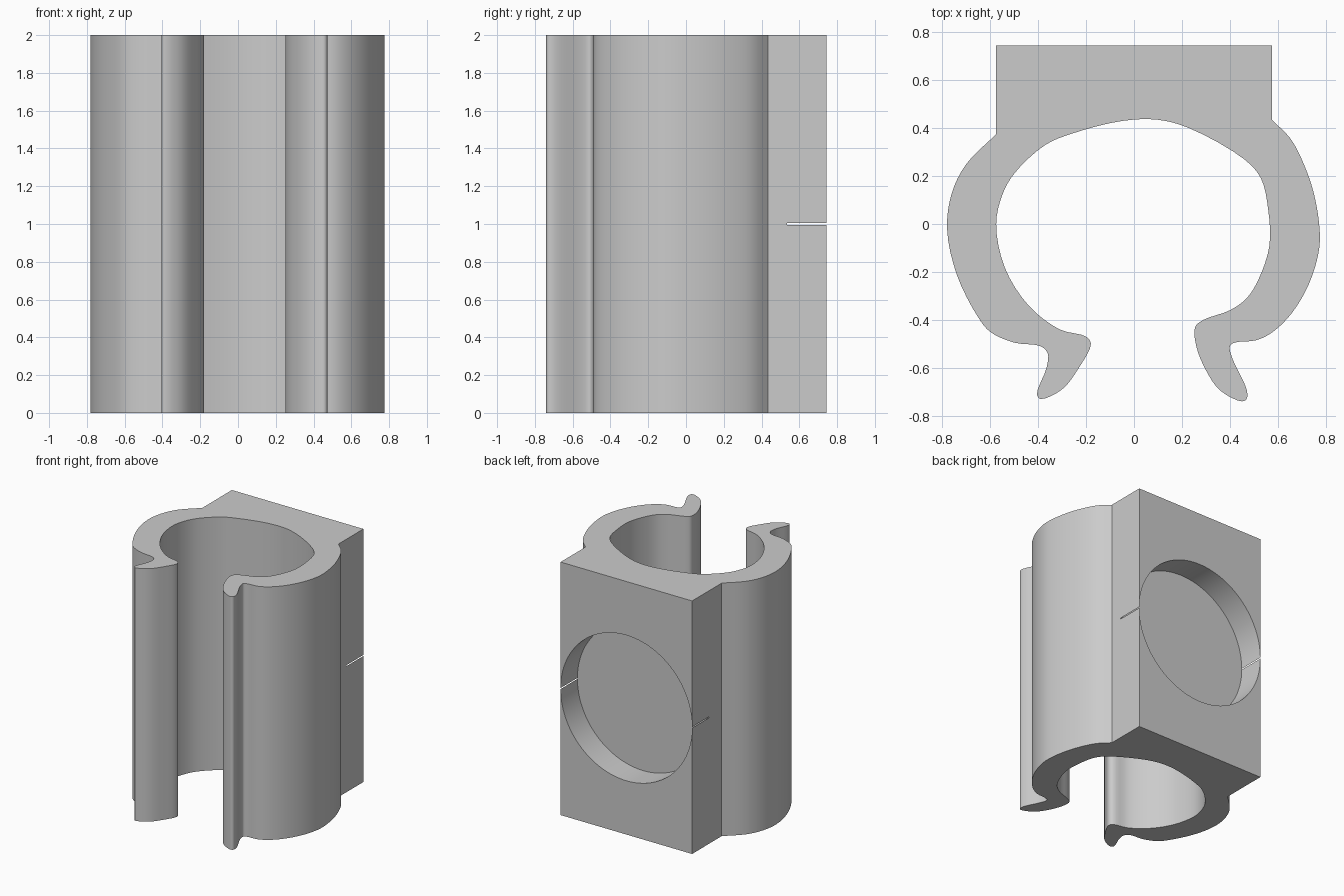
import bpy
import bmesh
from math import radians
from mathutils import Matrix, Vector

HEIGHT = 2.0
HALF_WIDTH = 0.575
BACK = 0.745
POCKET_FLOOR = 0.535
STEPS = 4

default_cube = bpy.data.objects.get("Cube")
if default_cube:
    bpy.data.objects.remove(default_cube, do_unlink=True)

# One plain grey for the whole part
grey = bpy.data.materials.new("plain grey")
grey.use_nodes = True
colour = (0.6, 0.6, 0.6, 1)
grey.diffuse_color = colour
grey.node_tree.nodes["Principled BSDF"].inputs["Base Color"].default_value = colour


def smooth_path(points):
    """Centripetal spline through the points, so tight tips do not loop."""
    first = points[0] * 2 - points[1]
    last = points[-1] * 2 - points[-2]
    padded = [first] + points + [last]
    path = []
    for i in range(len(points) - 1):
        a, b, c, d = padded[i:i + 4]
        ta = 0
        tb = ta + (b - a).length ** 0.5
        tc = tb + (c - b).length ** 0.5
        td = tc + (d - c).length ** 0.5
        for step in range(STEPS):
            t = tb + (tc - tb) * step / STEPS
            ab = a.lerp(b, (t - ta) / (tb - ta))
            bc = b.lerp(c, (t - tb) / (tc - tb))
            cd = c.lerp(d, (t - tc) / (td - tc))
            abc = ab.lerp(bc, (t - ta) / (tc - ta))
            bcd = bc.lerp(cd, (t - tb) / (td - tb))
            path.append(abc.lerp(bcd, (t - tb) / (tc - tb)))
    path.append(points[-1])
    return path


def new_object(name, bm):
    bmesh.ops.recalc_face_normals(bm, faces=bm.faces)
    mesh = bpy.data.meshes.new(name)
    bm.to_mesh(mesh)
    bm.free()
    mesh.materials.append(grey)
    obj = bpy.data.objects.new(name, mesh)
    bpy.context.collection.objects.link(obj)
    return obj


# Clip outline in hundredths: left arm, left lip, bore, right lip, right arm
left_arm = [(57.5, 43.5), (65, 36), (70, 27), (75, 13), (77.5, -3), (77, -12),
            (73, -25), (66, -37), (58, -45), (51, -48.5), (42, -49.5)]
left_lip = [(40, -51), (41, -56), (47, -69), (47, -73), (45, -74), (36, -69.5),
            (30, -61), (26, -51), (25.5, -43), (29, -40)]
bore = [(40, -36), (47, -31), (52, -23), (56.5, -9), (56, 6), (53, 19),
        (46, 27), (23, 40), (10, 43.5), (-5, 43), (-25, 38), (-37, 33),
        (-50, 21), (-55, 12), (-57.5, 0), (-54, -18), (-44, -34), (-31, -44)]
right_lip = [(-20, -47), (-18, -50), (-23, -60), (-30, -69), (-39, -73),
             (-40.5, -71), (-36.5, -60), (-36, -54), (-39, -51)]
right_arm = [(-50, -49.5), (-60, -45), (-65, -39), (-74, -21), (-78, -2),
             (-76, 13), (-70, 25), (-57.5, 37.5)]
outline = [Vector(p) / 100 for p in left_arm + left_lip + bore + right_lip + right_arm]
profile = smooth_path(outline)
profile += [Vector((-HALF_WIDTH, BACK)), Vector((HALF_WIDTH, BACK))]

# Extruded clip with its square mounting block
bm = bmesh.new()
base = bm.faces.new([bm.verts.new((p.x, p.y, 0)) for p in profile])
extruded = bmesh.ops.extrude_face_region(bm, geom=[base])
top = [v for v in extruded["geom"] if isinstance(v, bmesh.types.BMVert)]
bmesh.ops.translate(bm, verts=top, vec=(0, 0, HEIGHT))
clip = new_object("spring_clip", bm)

# Round pocket in the back, just breaking through the block's sides
bm = bmesh.new()
depth = 0.4
place = Matrix.Translation((0, POCKET_FLOOR + depth / 2, HEIGHT / 2))
bmesh.ops.create_cone(bm, cap_ends=True, segments=128, depth=depth,
                      radius1=HALF_WIDTH + 0.0001, radius2=HALF_WIDTH + 0.0001,
                      matrix=place @ Matrix.Rotation(radians(90), 4, "X"))
cutter = new_object("pocket_cutter", bm)
cutter.hide_render = True

cut = clip.modifiers.new("pocket", "BOOLEAN")
cut.operation = "DIFFERENCE"
cut.solver = "EXACT"
cut.object = cutter

bpy.ops.object.select_all(action="DESELECT")
clip.select_set(True)
bpy.context.view_layer.objects.active = clip
bpy.ops.object.modifier_apply(modifier=cut.name)
bpy.data.objects.remove(cutter, do_unlink=True)
bpy.ops.object.shade_smooth_by_angle(angle=radians(30))
